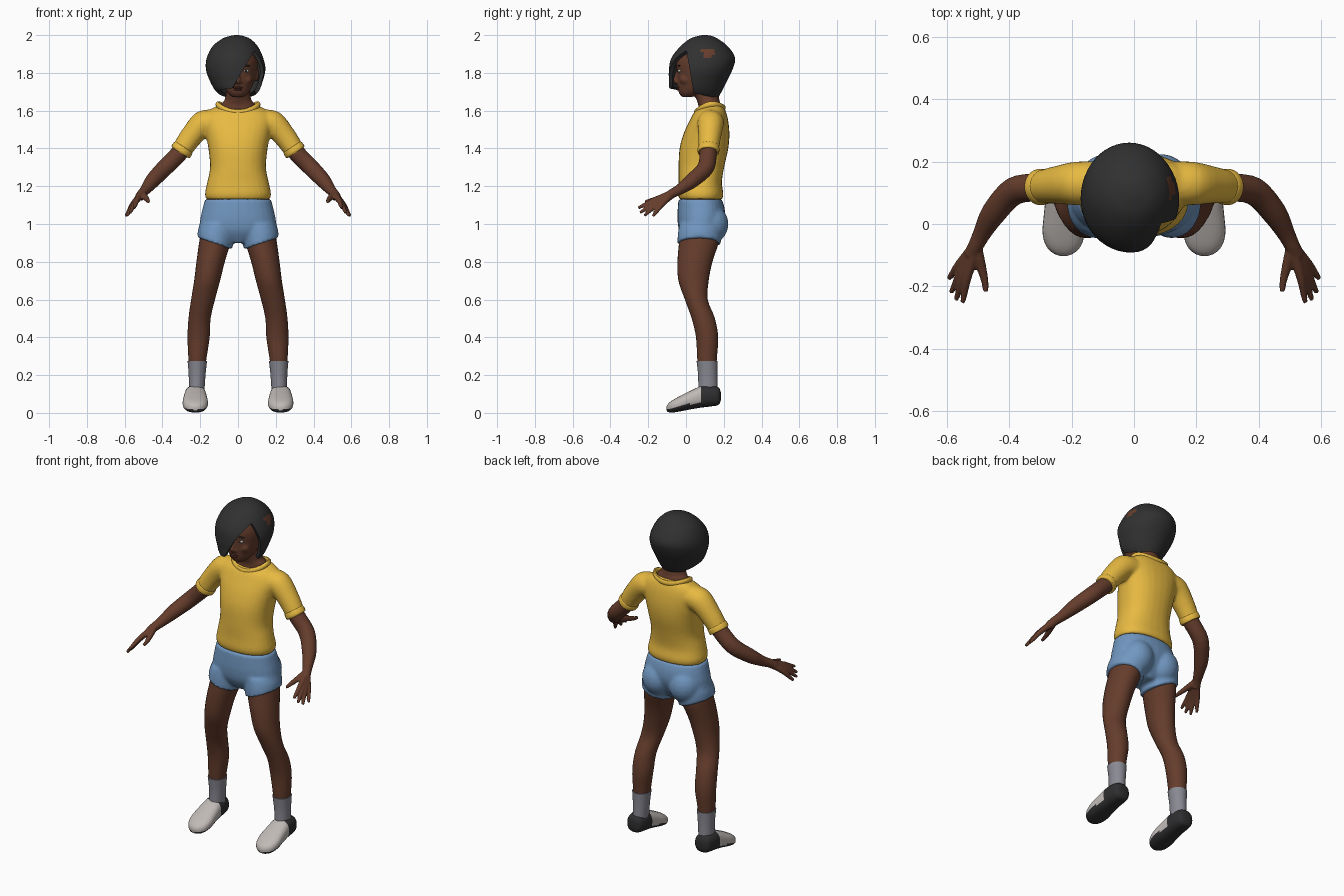
import bpy, bmesh, math
from mathutils import Vector, Matrix

cube = bpy.data.objects.get("Cube")
if cube:
    bpy.data.objects.remove(cube, do_unlink=True)


def material(name, r, g, b):
    m = bpy.data.materials.new(name)
    m.use_nodes = True
    m.diffuse_color = (r, g, b, 1)
    bsdf = m.node_tree.nodes["Principled BSDF"]
    bsdf.inputs["Base Color"].default_value = (r, g, b, 1)
    bsdf.inputs["Roughness"].default_value = 0.8
    return m


SKIN = material("brown skin", 0.13, 0.046, 0.025)
HAIR = material("black hair", 0.03, 0.03, 0.03)
SHIRT = material("yellow cloth", 0.82, 0.5, 0.055)
SHORTS = material("blue cloth", 0.165, 0.31, 0.53)
SOCK = material("grey sock", 0.25, 0.25, 0.29)
SHOE = material("pale shoe", 0.53, 0.49, 0.47)
SOLE = material("dark sole", 0.028, 0.028, 0.03)
LIP = material("dark lip", 0.11, 0.03, 0.022)
EYE = material("eye white", 0.5, 0.47, 0.45)


def oval(center, u, v, n=28, p=1.0):
    """Superellipse ring spanned by the half axes u and v."""
    pts = []
    for i in range(n):
        a = math.tau * i / n
        c, s = math.cos(a), math.sin(a)
        c, s = math.copysign(abs(c) ** p, c), math.copysign(abs(s) ** p, s)
        pts.append(Vector(center) + Vector(u) * c + Vector(v) * s)
    return pts


def level(z, x0, x1, y0, y1, sx=0.0, sy=0.0, p=1.0, n=28):
    """Horizontal ring from its extents, with optional slopes."""
    rx, ry = (x1 - x0) / 2, (y1 - y0) / 2
    return oval((x0 + rx, y0 + ry, z), (rx, 0, sx * rx), (0, ry, sy * ry), n, p)


def skin(bm, rings, steps=4):
    """Closed surface along a smooth spline through the rings."""
    fine = []
    for i in range(len(rings) - 1):
        a, b, c, d = (rings[max(0, min(len(rings) - 1, i + k))] for k in (-1, 0, 1, 2))
        for j in range(steps):
            t = j / steps
            fine.append([q + 0.5 * t * ((r - o) + t * (2 * o - 5 * q + 4 * r - s
                        + t * (3 * (q - r) + s - o))) for o, q, r, s in zip(a, b, c, d)])
    fine.append(rings[-1])
    loops = [[bm.verts.new(co) for co in ring] for ring in fine]
    n = len(loops[0])
    for lo, hi in zip(loops, loops[1:]):
        for i in range(n):
            bm.faces.new((lo[i], lo[(i + 1) % n], hi[(i + 1) % n], hi[i]))
    bm.faces.new(loops[0][::-1])
    bm.faces.new(loops[-1])


def tube(bm, path, n=20):
    """Round limb through points given as x, y, z, radius."""
    pts = [Vector(q[:3]) for q in path]
    rings = []
    for i, q in enumerate(path):
        d = (pts[min(i + 1, len(pts) - 1)] - pts[max(i - 1, 0)]).normalized()
        u = d.cross(Vector((0, 1, 0.3))).normalized()
        rings.append(oval(pts[i], u * q[3], d.cross(u) * q[3], n))
    skin(bm, rings)


def ball(bm, center, size):
    mat = Matrix.Translation(center) @ Matrix.Diagonal((*size, 1))
    bmesh.ops.create_uvsphere(bm, u_segments=20, v_segments=12, radius=1, matrix=mat)


def mirror(bm):
    bmesh.ops.mirror(bm, geom=bm.verts[:] + bm.edges[:] + bm.faces[:],
                     matrix=Matrix(), merge_dist=0.0, axis='X')


def make(name, bm, mats, voxel=0.0, blend=5, shell=0.0, fix=True):
    if fix:
        bmesh.ops.recalc_face_normals(bm, faces=bm.faces[:])
    for f in bm.faces:
        f.smooth = True
    me = bpy.data.meshes.new(name)
    bm.to_mesh(me)
    bm.free()
    for m in mats:
        me.materials.append(m)
    ob = bpy.data.objects.new(name, me)
    bpy.context.collection.objects.link(ob)
    if voxel:
        rm = ob.modifiers.new("fuse", 'REMESH')
        rm.mode, rm.voxel_size, rm.use_smooth_shade = 'VOXEL', voxel, True
        sm = ob.modifiers.new("blend", 'SMOOTH')
        sm.factor, sm.iterations = 0.5, blend
    else:
        if shell:
            so = ob.modifiers.new("thickness", 'SOLIDIFY')
            so.thickness, so.offset = shell, -1
        es = ob.modifiers.new("sharp edges", 'EDGE_SPLIT')
        es.split_angle = math.radians(45)
    return ob


# Legs
bm = bmesh.new()
skin(bm, [level(*r) for r in (
    (0.97, 0.03, 0.195, -0.03, 0.175), (0.9, 0.04, 0.206, -0.037, 0.172),
    (0.8, 0.07, 0.22, -0.045, 0.14), (0.7, 0.095, 0.232, -0.04, 0.12),
    (0.6, 0.122, 0.248, -0.006, 0.115), (0.5, 0.145, 0.262, 0.03, 0.153),
    (0.4, 0.15, 0.267, 0.053, 0.17), (0.28, 0.168, 0.262, 0.06, 0.163),
    (0.13, 0.185, 0.25, 0.075, 0.155))])
mirror(bm)
make("legs", bm, [SKIN])

# Socks
bm = bmesh.new()
skin(bm, [level(*r) for r in (
    (0.275, 0.164, 0.267, 0.056, 0.168), (0.2, 0.172, 0.261, 0.064, 0.166),
    (0.11, 0.178, 0.26, 0.065, 0.168))])
mirror(bm)
make("socks", bm, [SOCK])

# Shoes: sections from heel to toe, dark heel and sole
bm = bmesh.new()
skin(bm, [oval((0.226, y, (lo + hi) / 2), (w, 0, 0), (0, 0, (hi - lo) / 2), 28, 0.8)
          for y, lo, hi, w in (
    (0.184, 0.065, 0.11, 0.02), (0.172, 0.042, 0.135, 0.045), (0.13, 0.034, 0.145, 0.055),
    (0.08, 0.028, 0.142, 0.058), (0.02, 0.018, 0.115, 0.064), (-0.03, 0.008, 0.09, 0.067),
    (-0.07, 0.002, 0.068, 0.056), (-0.093, 0.004, 0.05, 0.034), (-0.102, 0.012, 0.035, 0.012))])
mirror(bm)
bmesh.ops.recalc_face_normals(bm, faces=bm.faces[:])
for f in bm.faces:
    c = f.calc_center_median()
    f.material_index = int(c.y > 0.08 or f.normal.z < -0.35 or c.z < 0.02)
make("shoes", bm, [SHOE, SOLE])

# Shorts: leg openings and seat on both sides, then the hips
bm = bmesh.new()
skin(bm, [level(1.0, 0.01, 0.2, -0.035, 0.19), level(0.95, 0.02, 0.212, -0.043, 0.19, 0.2),
          level(0.897, 0.03, 0.216, -0.046, 0.185, 0.35)])
ball(bm, (0.088, 0.125, 1.0), (0.095, 0.1, 0.105))
mirror(bm)
skin(bm, [level(z, -w, w, a, b, p=0.9) for z, w, a, b in (
    (1.132, 0.175, -0.04, 0.19), (1.08, 0.188, -0.044, 0.205), (1.02, 0.2, -0.045, 0.205),
    (0.96, 0.195, -0.035, 0.18), (0.9, 0.06, 0.0, 0.14))])
make("shorts", bm, [SHORTS], 0.009, 4)

# Bare waist
bm = bmesh.new()
skin(bm, [level(z, -0.166, 0.166, -0.028, 0.182, p=0.9) for z in (1.08, 1.14, 1.2)])
make("waist", bm, [SKIN])

# Shirt: sleeves and trunk fused
bm = bmesh.new()
tube(bm, [(0.1, 0.13, 1.54, 0.07), (0.185, 0.13, 1.53, 0.07),
          (0.25, 0.125, 1.46, 0.06), (0.302, 0.118, 1.385, 0.053)])
mirror(bm)
skin(bm, [level(z, -w, w, a, b, 0, slope, 0.88) for z, w, a, b, slope in (
    (1.13, 0.168, -0.034, 0.192, 0), (1.16, 0.175, -0.043, 0.198, 0),
    (1.22, 0.163, -0.04, 0.19, 0), (1.3, 0.148, -0.04, 0.202, 0),
    (1.4, 0.157, -0.034, 0.224, 0), (1.48, 0.172, -0.012, 0.23, 0),
    (1.55, 0.185, 0.018, 0.222, 0.05), (1.595, 0.165, 0.04, 0.208, 0.1),
    (1.622, 0.112, 0.06, 0.19, 0.2))])
make("shirt", bm, [SHIRT], 0.009, 4)

# Sleeve cuffs
bm = bmesh.new()
tube(bm, [(0.286, 0.12, 1.408, 0.052), (0.29, 0.12, 1.402, 0.057),
          (0.302, 0.118, 1.384, 0.058), (0.306, 0.118, 1.378, 0.053)], 28)
mirror(bm)
make("cuffs", bm, [SHIRT])

# Collar: a rolled band, lower at the front
bm = bmesh.new()
count = 40
loops = []
for i in range(count):
    a = math.tau * i / count
    out = Vector((math.cos(a), math.sin(a), 0))
    mid = Vector((0.108 * out.x, 0.126 + 0.073 * out.y,
                  1.603 + 0.03 * out.x ** 2 + 0.012 * out.y))
    loops.append([bm.verts.new(q) for q in oval(mid, out * 0.011, (0, 0, 0.016), 10)])
for i in range(count):
    a, b = loops[i], loops[(i + 1) % count]
    for j in range(10):
        k = (j + 1) % 10
        bm.faces.new((a[j], b[j], b[k], a[k]))
make("collar", bm, [SHIRT])

# Arms with hands: each finger fans out from the wrist
bm = bmesh.new()
wrist = Vector((0.507, -0.07, 1.163))
tube(bm, [(0.25, 0.125, 1.46, 0.045), (0.302, 0.118, 1.385, 0.046), (0.385, 0.105, 1.3, 0.045),
          (0.45, 0.035, 1.232, 0.04), (0.487, -0.03, 1.185, 0.029), (*wrist, 0.025),
          (0.522, -0.1, 1.142, 0.025)])
for tip in ((0.549, -0.252, 1.085), (0.57, -0.243, 1.06),
            (0.586, -0.22, 1.045), (0.594, -0.175, 1.042)):
    tip = Vector(tip)
    knuckle = wrist.lerp(tip, 0.55) + Vector((0.004, 0, 0.006))
    tube(bm, [(*wrist, 0.02), (*knuckle, 0.0145), (*knuckle.lerp(tip, 0.6), 0.011),
              (*tip, 0.008)], 12)
tube(bm, [(*wrist, 0.02), (0.49, -0.135, 1.14, 0.016), (0.478, -0.185, 1.125, 0.012),
          (0.475, -0.217, 1.118, 0.009)], 12)
mirror(bm)
make("arms", bm, [SKIN], 0.005, 3)

# Head: ears and cheeks, then neck, skull, nose and chin
bm = bmesh.new()
ball(bm, (0.098, 0.085, 1.79), (0.014, 0.024, 0.036))
ball(bm, (0.045, 0.0, 1.765), (0.032, 0.034, 0.03))
ball(bm, (0.012, -0.045, 1.752), (0.011, 0.012, 0.009))
mirror(bm)
skin(bm, [level(z, -w, w, a, b) for z, w, a, b in (
    (1.59, 0.1, 0.062, 0.19), (1.63, 0.095, 0.065, 0.185), (1.652, 0.074, 0.058, 0.178),
    (1.69, 0.064, 0.045, 0.172), (1.75, 0.062, 0.04, 0.17))])
skin(bm, [level(z, -w, w, a, b) for z, w, a, b in (
    (1.672, 0.03, -0.02, 0.03), (1.695, 0.056, -0.038, 0.09), (1.74, 0.08, -0.046, 0.165),
    (1.8, 0.098, -0.048, 0.2), (1.86, 0.104, -0.05, 0.215), (1.92, 0.088, -0.022, 0.19),
    (1.955, 0.05, 0.03, 0.14))])
tube(bm, [(0, -0.04, 1.82, 0.01), (0, -0.05, 1.785, 0.011), (0, -0.056, 1.757, 0.013),
          (0, -0.045, 1.745, 0.009)], 12)
make("head", bm, [SKIN], 0.006, 4)

# Lips
bm = bmesh.new()
for z, w in ((1.722, 0.026), (1.712, 0.022)):
    ball(bm, (0, -0.038, z), (w, 0.013, 0.006))
make("lips", bm, [LIP])

# Eyes, irises and brows
for name, mat, at, size in (
        ("eyes", EYE, (0.042, -0.034, 1.811), (0.017, 0.01, 0.008)),
        ("irises", SOLE, (0.042, -0.041, 1.811), (0.007, 0.005, 0.007)),
        ("brows", HAIR, (0.044, -0.036, 1.838), (0.023, 0.008, 0.004))):
    bm = bmesh.new()
    ball(bm, at, size)
    mirror(bm)
    make(name, bm, [mat])

# Hair: bob with a slanted fringe, cut open over the face
bm = bmesh.new()
skin(bm, [level(*r, n=48) for r in (
    (1.66, -0.06, 0.06, 0.04, 0.165), (1.7, -0.115, 0.108, -0.08, 0.188),
    (1.76, -0.15, 0.132, -0.09, 0.218), (1.82, -0.17, 0.145, -0.09, 0.247),
    (1.88, -0.165, 0.133, -0.077, 0.26), (1.94, -0.135, 0.105, -0.03, 0.222),
    (1.98, -0.085, 0.065, 0.02, 0.17), (1.996, -0.04, 0.025, 0.065, 0.135),
    (2.0, -0.012, 0.002, 0.09, 0.11))])
bmesh.ops.recalc_face_normals(bm, faces=bm.faces[:])
part, part_n = Vector((0.095, 0, 1.93)), Vector((0.21, 0, -0.125))
side, side_n = Vector((0, 0, 1.93)), Vector((0, -1, -0.174))
hem, hem_n = Vector((0, -0.09, 1.718)), Vector((0, -0.2, -1))
for co, no in ((part, part_n), (side, side_n), (hem, hem_n)):
    bmesh.ops.bisect_plane(bm, geom=bm.verts[:] + bm.edges[:] + bm.faces[:],
                           plane_co=co, plane_no=no.normalized(), clear_outer=(co is hem))
gone = []
for f in bm.faces:
    c = f.calc_center_median()
    if (c - part).dot(part_n) > 0 and (c - side).dot(side_n) > 0:
        gone.append(f)
    # Bare patch of scalp on the left side
    f.material_index = int(c.x > 0.05 and 0.085 < c.y < 0.145 and 1.885 < c.z < 1.92)
bmesh.ops.delete(bm, geom=gone, context='FACES')
make("hair", bm, [HAIR, SKIN], shell=0.02, fix=False)
